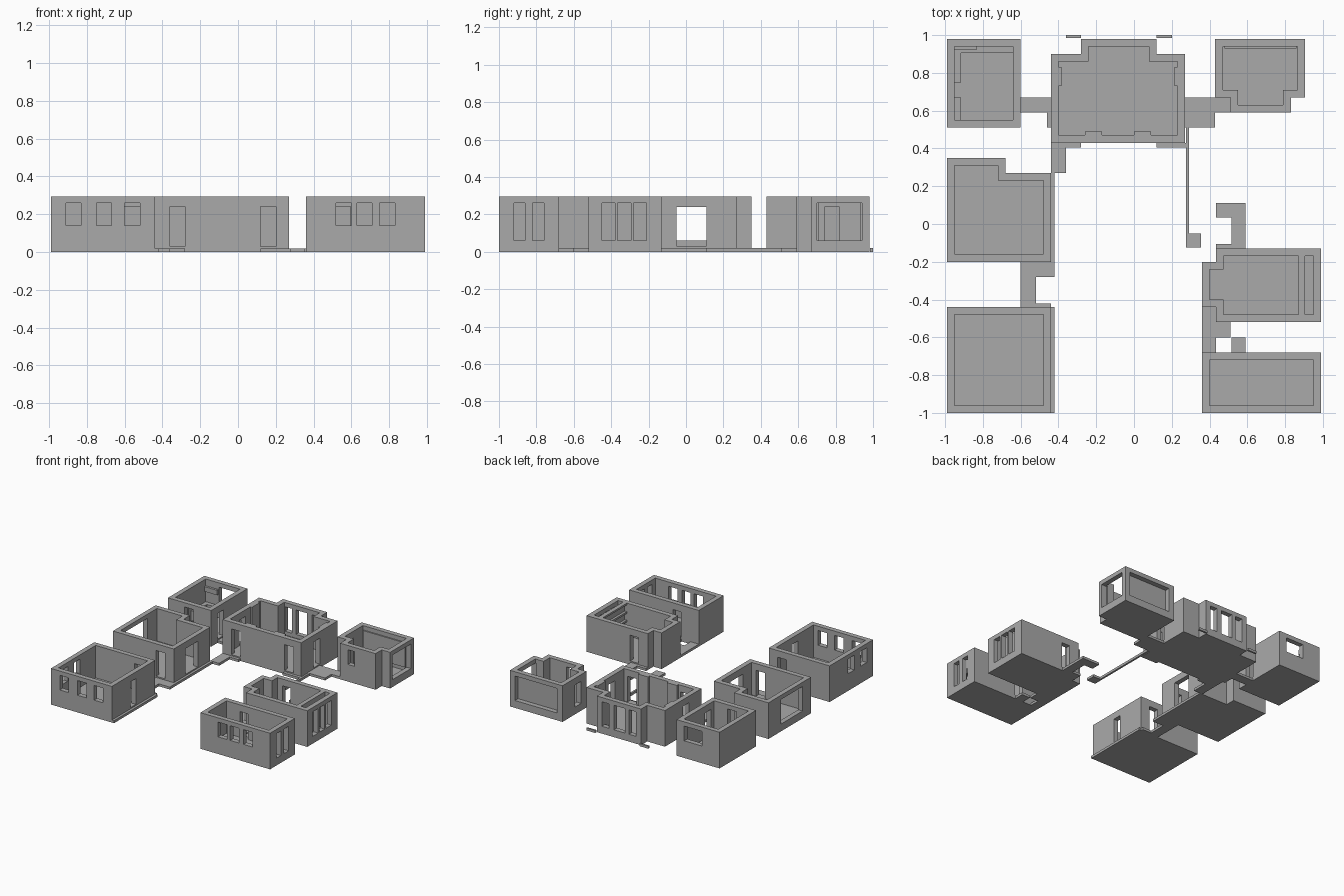
import bpy, bmesh
from mathutils import Vector

default = bpy.data.objects.get("Cube")
if default:
    bpy.data.objects.remove(default, do_unlink=True)

WALL, TOP, FLOOR, PATH = .04, .295, .03, .02

# Single plaster colour
plaster = bpy.data.materials.new("plain_grey_plaster")
plaster.use_nodes = True
grey = (.4, .4, .4, 1)
plaster.diffuse_color = grey
plaster.node_tree.nodes["Principled BSDF"].inputs["Base Color"].default_value = grey


def add_prism(bm, outline, low, high):
    """Extrude a flat counter-clockwise outline between two heights."""
    face = bm.faces.new([bm.verts.new((x, y, low)) for x, y in outline])
    result = bmesh.ops.extrude_face_region(bm, geom=[face])
    moved = [v for v in result["geom"] if isinstance(v, bmesh.types.BMVert)]
    bmesh.ops.translate(bm, verts=moved, vec=(0, 0, high - low))


def rectangle(left, right, front, back):
    return [(left, front), (right, front), (right, back), (left, back)]


def make_object(name, prisms):
    bm = bmesh.new()
    for outline, low, high in prisms:
        add_prism(bm, outline, low, high)
    bmesh.ops.recalc_face_normals(bm, faces=bm.faces[:])
    mesh = bpy.data.meshes.new(name)
    bm.to_mesh(mesh)
    bm.free()
    mesh.materials.append(plaster)
    obj = bpy.data.objects.new(name, mesh)
    bpy.context.scene.collection.objects.link(obj)
    return obj


def box(name, left, right, front, back, low=0, high=PATH):
    return make_object(name, [(rectangle(left, right, front, back), low, high)])


def inset(outline, amount):
    """Move every wall line of a right-angled outline inward."""
    points = [Vector(p) for p in outline]
    inner = []
    for i, point in enumerate(points):
        before = (point - points[i - 1]).normalized()
        after = (points[(i + 1) % len(points)] - point).normalized()
        total = before + after
        inner.append(point + Vector((-total.y, total.x)) * amount)
    return inner


def opening(facing, wall, start, end, low, high):
    """Cutter through a wall whose outer face is at the given coordinate."""
    reach = .05
    inward = {"left": -reach, "right": reach, "front": reach, "back": -reach}[facing]
    near, far = sorted((wall + inward, wall - inward / 2))
    if facing in ("left", "right"):
        return rectangle(near, far, start, end), low, high
    return rectangle(start, end, near, far), low, high


def door(facing, wall, start, end):
    return opening(facing, wall, start, end, FLOOR, .24)


def window(facing, wall, start, end):
    return opening(facing, wall, start, end, .14, .26)


def tall_window(facing, wall, start, end):
    return opening(facing, wall, start, end, .06, .26)


def cut(obj, prisms):
    cutter = make_object(obj.name + "_cutter", prisms)
    cutter.hide_render = True
    modifier = obj.modifiers.new("cut", "BOOLEAN")
    modifier.operation = "DIFFERENCE"
    modifier.solver = "EXACT"
    modifier.object = cutter
    bpy.context.view_layer.update()
    graph = bpy.context.evaluated_depsgraph_get()
    mesh = bpy.data.meshes.new_from_object(obj.evaluated_get(graph))
    obj.modifiers.clear()
    obj.data = mesh
    bpy.data.objects.remove(cutter, do_unlink=True)


def room(name, outline, openings):
    shell = make_object(name, [(outline, 0, TOP)])
    cut(shell, [(inset(outline, WALL), FLOOR, TOP + WALL)])
    cut(shell, openings)
    return shell


# Kitchen
room("kitchen_walls", rectangle(-.99, -.6, .51, .98), [
    door("left", -.6, .59, .67),
    window("back", .98, -.83, -.67),
    window("front", .51, -.84, -.76)])
box("kitchen_back_counter", -.95, -.64, .905, .94, PATH, .11)
box("kitchen_side_counter", -.95, -.915, .75, .905, PATH, .11)
box("kitchen_cabinet", -.95, -.915, .55, .67, PATH, .2)
box("kitchen_upper_shelf", -.95, -.835, .922, .94, .2, .24)

# Living room with a notched back corner
room("living_room_walls",
     [(-.99, -.2), (-.44, -.2), (-.44, .27), (-.68, .27), (-.68, .35), (-.99, .35)],
     [door("left", -.44, -.05, .11),
      door("front", -.2, -.6, -.52),
      tall_window("right", -.99, -.09, .19)])

# Front bedroom
room("bedroom_walls", rectangle(-.99, -.44, -1, -.44),
     [window("front", -1, x, x + .08) for x in (-.91, -.75, -.6)] +
     [window("right", -.99, y, y + .08) for y in (-.92, -.76)] +
     [door("back", -.44, -.6, -.52), door("left", -.44, -.76, -.69)])

# Main hall with a back bay
room("hall_walls",
     [(-.44, .43), (.27, .43), (.27, .9), (.12, .9),
      (.12, .98), (-.28, .98), (-.28, .9), (-.44, .9)],
     [door("front", .43, -.36, -.28),
      door("front", .43, .12, .2),
      door("left", .27, .59, .67),
      door("right", -.44, .59, .67),
      tall_window("back", .98, -.235, -.17),
      tall_window("back", .98, -.135, -.035),
      tall_window("back", .98, .01, .075)])
for side, start in (("right", -.26), ("left", 0)):
    box("hall_front_pilaster_" + side, start, start + .09, .465, .49, PATH, TOP)
for side, start in (("right", -.405), ("left", .215)):
    box("hall_side_pilaster_" + side, start, start + .02, .73, .83, PATH, TOP)

# Sun room with large corner windows
room("sun_room_walls",
     [(.43, .67), (.51, .67), (.51, .59), (.83, .59),
      (.83, .67), (.905, .67), (.905, .98), (.43, .98)],
     [tall_window("left", .905, .7, .94),
      tall_window("back", .98, .48, .86),
      window("front", .59, .58, .64),
      opening("right", .43, .74, .82, .06, .24)])

# Study with a side bay and a shelf wall
room("study_walls",
     [(.435, -.52), (.99, -.52), (.99, -.13), (.435, -.13),
      (.435, -.2), (.36, -.2), (.36, -.44), (.435, -.44)],
     [tall_window("left", .99, y, y + .07) for y in (-.45, -.365, -.28)] +
     [door("back", -.13, .52, .595)])
box("study_shelf_back", .89, .905, -.485, -.16, PATH, TOP)
for level in range(4):
    height = .07 + level * .07
    box("study_shelf_board", .87, .892, -.485, -.16, height, height + .015)

# Guest room
room("guest_room_walls", rectangle(.36, .99, -1, -.68),
     [window("front", -1, x, x + .08) for x in (.52, .63, .75)] +
     [tall_window("left", .99, y, y + .06) for y in (-.92, -.82)] +
     [door("back", -.68, .52, .595)])

# Low paving between the rooms
box("bedroom_edge_paving", -.44, -.42, -1, -.44)
box("living_room_edge_paving", -.44, -.42, -.2, .27)
box("bedroom_path", -.6, -.52, -.44, -.2)
box("bedroom_path_turn", -.52, -.42, -.28, -.2)
box("bedroom_path_step", -.52, -.44, -.44, -.42)
box("kitchen_path", -.6, -.44, .59, .67)
box("kitchen_path_step", -.46, -.44, .51, .59)
box("living_room_path", -.44, -.36, .27, .43)
box("hall_step_right", -.36, -.28, .405, .43)
box("hall_step_left", .12, .275, .405, .43)
box("bay_step_right", -.36, -.28, .985, 1)
box("bay_step_left", .12, .2, .985, 1)
box("sun_room_path", .27, .51, .59, .67)
box("sun_room_path_inner", .27, .43, .51, .59)
box("garden_path", .275, .29, -.05, .51)
box("garden_path_pad", .275, .355, -.125, -.05)
box("study_path", .515, .59, -.13, .11)
box("study_path_turn", .435, .515, .035, .11)
box("study_path_step", .435, .515, -.13, -.105)
box("guest_path_side", .36, .435, -.68, -.44)
box("guest_path_middle", .435, .51, -.6, -.52)
box("guest_path_door", .515, .59, -.68, -.6)
